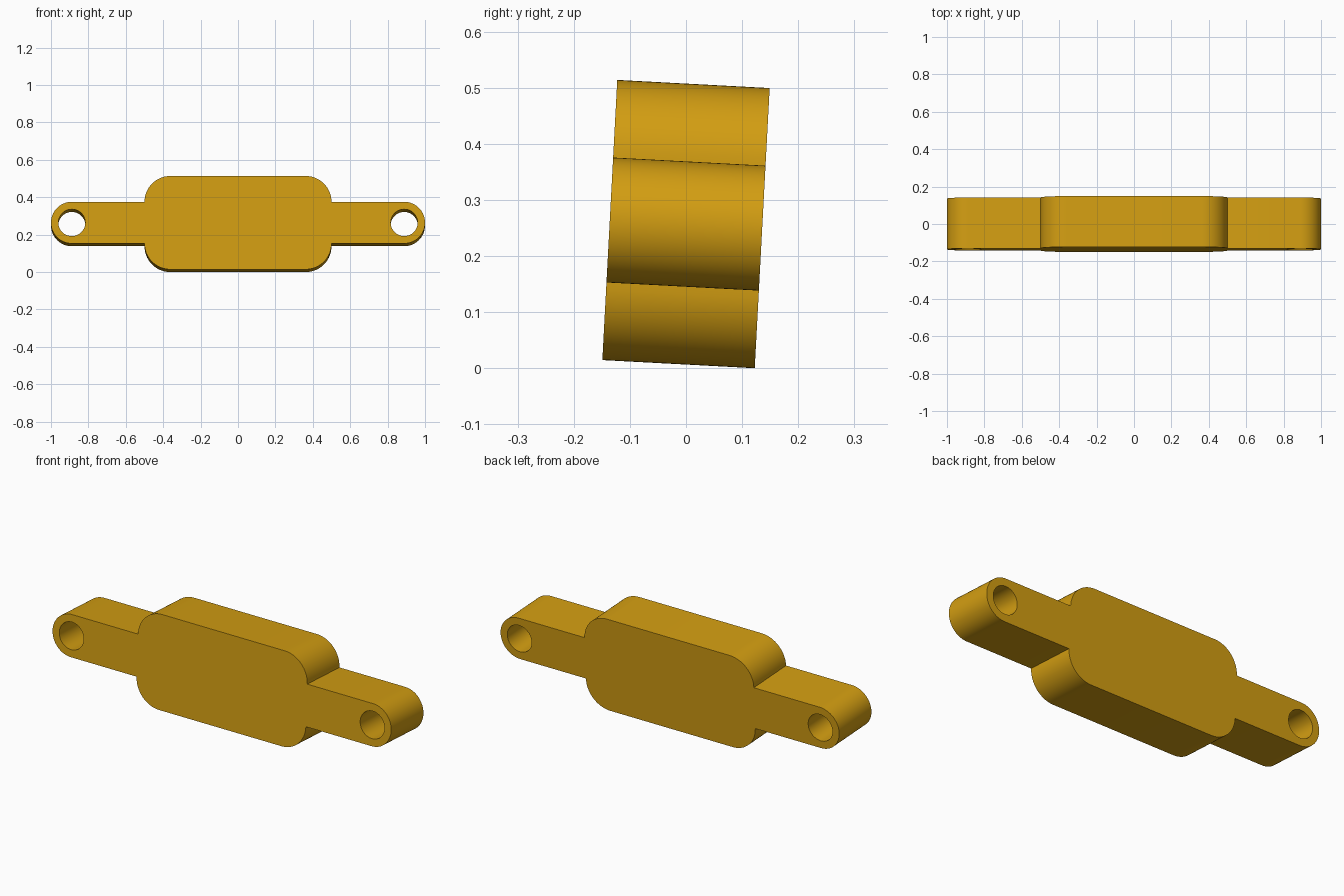
import bpy, bmesh, math
from mathutils import Matrix

if "Cube" in bpy.data.objects:
    bpy.data.objects.remove(bpy.data.objects["Cube"])

DEPTH = 0.272
EAR_R = 0.1115          # half height of the side lugs
BODY_X, BODY_Z = 0.5, 0.25
CORNER_R = BODY_Z - EAR_R
HOLE_X, HOLE_R = 1.0 - EAR_R, 0.072
TILT = math.radians(-3.05)


def arc(cx, cy, r, a0, a1, n):
    return [(cx + r * math.cos(math.radians(a0 + (a1 - a0) * i / n)),
             cy + r * math.sin(math.radians(a0 + (a1 - a0) * i / n))) for i in range(n + 1)]


# Upper right quarter of the outline: lug end, then rounded body corner
quarter = arc(HOLE_X, 0, EAR_R, 0, 90, 16) + [(BODY_X, EAR_R)]
quarter += arc(BODY_X - CORNER_R, BODY_Z - CORNER_R, CORNER_R, 0, 90, 16)[1:]

# Mirror the quarter into a closed outline
half = quarter + [(-x, y) for x, y in reversed(quarter)]
outline = half + [(x, -y) for x, y in reversed(half[1:-1])]

# Round screw holes
holes = [arc(s * HOLE_X, 0, HOLE_R, 0, 360, 48)[:-1] for s in (-1, 1)]

# Filled and extruded profile
curve = bpy.data.curves.new("bracket_profile", 'CURVE')
curve.dimensions = '2D'
curve.fill_mode = 'BOTH'
curve.extrude = DEPTH / 2
for pts in [outline] + holes:
    sp = curve.splines.new('POLY')
    sp.points.add(len(pts) - 1)
    for p, (x, y) in zip(sp.points, pts):
        p.co = (x, y, 0, 1)
    sp.use_cyclic_u = True
profile = bpy.data.objects.new("bracket_profile", curve)
bpy.context.collection.objects.link(profile)
bpy.context.view_layer.update()
mesh = bpy.data.meshes.new_from_object(
    profile.evaluated_get(bpy.context.evaluated_depsgraph_get()))
bpy.data.objects.remove(profile)

# Weld, stand upright with the slight lean, and rest on the ground
bm = bmesh.new()
bm.from_mesh(mesh)
bmesh.ops.remove_doubles(bm, verts=bm.verts, dist=1e-4)
bmesh.ops.transform(bm, matrix=Matrix.Rotation(math.pi / 2 + TILT, 4, 'X'), verts=bm.verts)
low = min(v.co.z for v in bm.verts)
bmesh.ops.translate(bm, vec=(0, 0, -low), verts=bm.verts)
bmesh.ops.recalc_face_normals(bm, faces=bm.faces)
bm.to_mesh(mesh)
bm.free()

gold = bpy.data.materials.new("golden_yellow")
gold.diffuse_color = (0.65, 0.34, 0.006, 1)
gold.use_nodes = True
gold.node_tree.nodes["Principled BSDF"].inputs["Base Color"].default_value = gold.diffuse_color
mesh.materials.clear()
mesh.materials.append(gold)

bracket = bpy.data.objects.new("bracket", mesh)
bpy.context.collection.objects.link(bracket)
bpy.context.view_layer.objects.active = bracket
bracket.select_set(True)
bpy.ops.object.shade_smooth_by_angle(angle=math.radians(30))
